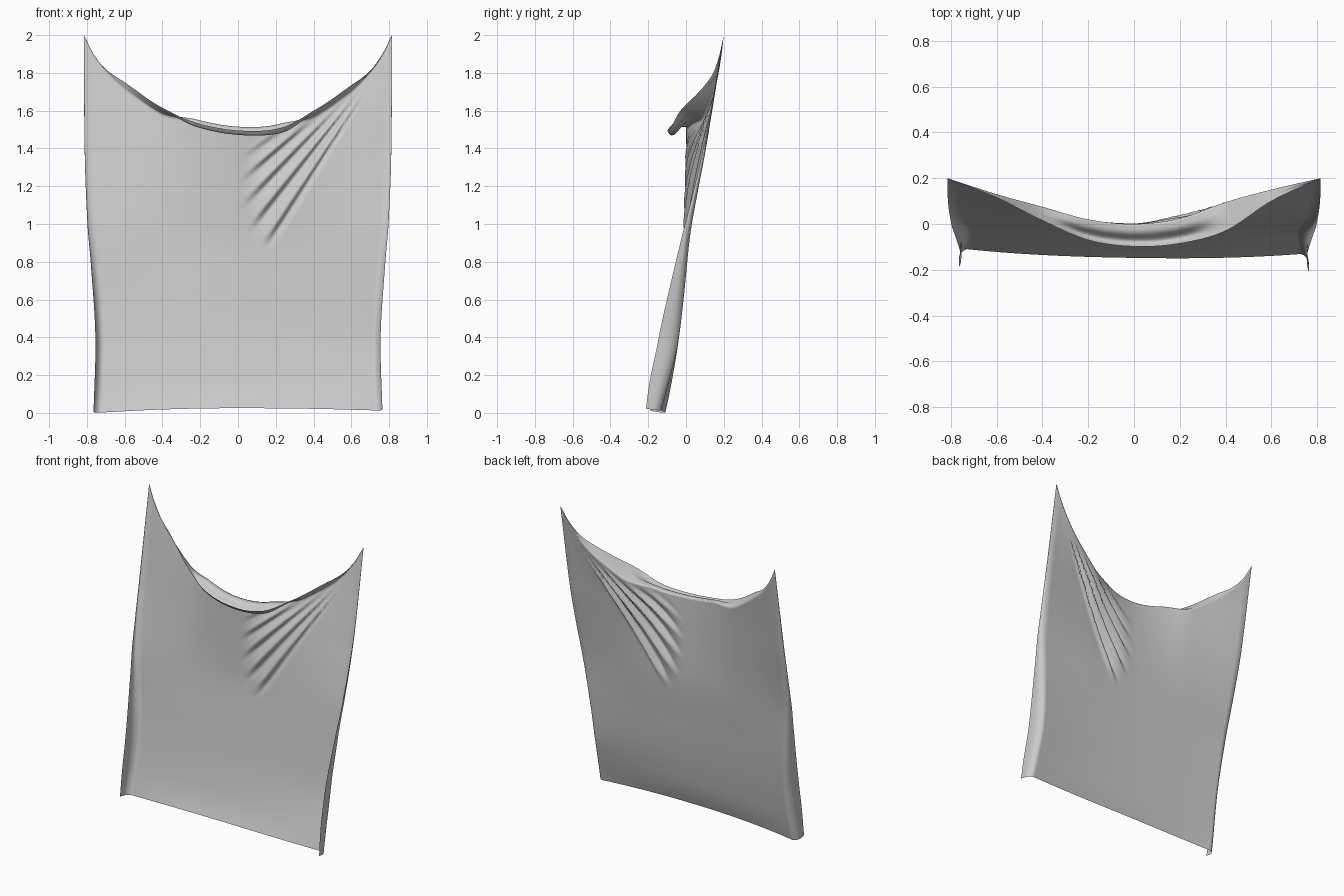
import bpy, bmesh, math

cube = bpy.data.objects.get("Cube")
if cube:
    bpy.data.objects.remove(cube, do_unlink=True)


def spline(points, q):
    """Smooth curve through (position, value) points."""
    q = min(max(q, points[0][0]), points[-1][0])
    last = len(points) - 1

    def slope(k):
        a, b = points[max(k - 1, 0)], points[min(k + 1, last)]
        return (b[1] - a[1]) / (b[0] - a[0])

    k = 0
    while k < last - 1 and q > points[k + 1][0]:
        k += 1
    (x0, y0), (x1, y1) = points[k], points[k + 1]
    h = x1 - x0
    s = (q - x0) / h
    return (y0 * (1 + 2 * s) * (1 - s) ** 2 + h * slope(k) * s * (1 - s) ** 2
            + y1 * s * s * (3 - 2 * s) + h * slope(k + 1) * s * s * (s - 1))


def ramp(a, b, q):
    s = min(max((q - a) / (b - a), 0), 1)
    return s * s * (3 - 2 * s)


# Sagging top line between the two pinned corners (x, z)
TOP = [(-.815, 2), (-.765, 1.9), (-.7, 1.82), (-.6, 1.75), (-.4, 1.615), (-.2, 1.548),
       (0, 1.515), (.2, 1.525), (.4, 1.6), (.6, 1.735), (.7, 1.815), (.765, 1.9), (.815, 2)]
# Back and front lines of the drooping top flap (x, y)
BACK = [(-.815, .2), (-.6, .13), (-.4, .075), (-.2, .02), (0, 0),
        (.2, .025), (.4, .095), (.6, .15), (.815, .2)]
LIP = [(-.815, .2), (-.6, .115), (-.4, .015), (-.2, -.07), (0, -.098),
       (.2, -.085), (.4, -.03), (.6, .1), (.815, .2)]
# Hang of the sheet at its middle and near its sides (z, y)
MIDDLE = [(0, -.157), (.1, -.122), (.2, -.097), (.4, -.062), (.6, -.037), (1, 0), (2, 0)]
SIDE = [(0, -.122), (.2, -.075), (.36, -.043), (.6, -.013), (.94, .022),
        (1.16, .06), (1.4, .105), (2, .2)]
# Half width and forward curl of the side hems (z, size)
WIDTH = [(0, .765), (.4, .755), (.8, .78), (1, .797), (1.4, .812), (2, .815)]
CURL = [(0, .08), (.2, .105), (.4, .107), (.6, .088), (1, .036), (1.4, .014), (2, 0)]
# Flap section, as a share of its depth (s, z)
FLAP = [(0, 0), (.4, -.04), (.7, -.4), (.85, -.42), (1, -.2)]
HEM, LIFT = .035, .035


def pleats(x, z):
    """Creases fanning down from the left pinned corner."""
    dx, dz = .8 - x, 1.9 - z
    radius = math.hypot(dx, dz)
    fan = math.radians(57) - math.atan2(dz, dx)
    fade = ramp(.15, .5, radius) * ramp(0, .2, x) * ramp(1.25, 1.05, radius)
    fade *= ramp(-.05, 0, fan) * ramp(.46, .3, fan)
    angle = math.tau * fan / .096
    return -.02 * fade * math.sin(angle + .7 * math.sin(angle))


def lift(x):
    """Share by which the lip stands up instead of drooping."""
    return ramp(.22, .42, abs(x)) * ramp(.76, .58, abs(x))


def body_depth(u, z):
    m, e = spline(MIDDLE, z), spline(SIDE, z)
    return m + (e - m) * abs(u) ** (2.2 - .7 * ramp(0, 1.2, z))


def sheet_point(u, hem, t):
    """u runs across, hem runs round the side curl, t runs up the sheet."""
    side = 1 if u > 0 else -1
    bend = HEM * math.sin(min(1, hem * 1.5) * math.pi / 2)
    nominal = u * (.815 - HEM) + side * bend
    top = spline(TOP, nominal) - LIFT * lift(nominal)
    bottom = .025 - (.018 - .006 * side) * u * u
    bottom += .01 * hem - .012 * hem * (1 - hem)
    z = bottom + (top - bottom) * t
    x = u * (spline(WIDTH, z) - HEM) + side * bend
    y = body_depth(u, z) + (spline(BACK, nominal) - body_depth(u, top)) * t ** 5
    y -= spline(CURL, z) * hem ** 1.4 + .012 * u * ramp(.4, 0, z)
    y += pleats(x, z) * ramp(1, .93, t)
    return x, y, z


def flap_point(u, hem, s):
    x, y, z = sheet_point(u, hem, 1)
    depth = max(spline(BACK, x) - spline(LIP, x), 0)
    up = lift(x)
    z += depth * spline(FLAP, s) * (1 - up) + LIFT * up * s
    return x, y - depth * s, z


# Columns: curled hem, flat body, curled hem
COLS, ROWS, HEMS, FLAPS = 120, 110, 7, 10
columns = [(-1, 1 - i / HEMS) for i in range(HEMS)]
columns += [(2 * i / COLS - 1, 0) for i in range(COLS + 1)]
columns += [(1, (i + 1) / HEMS) for i in range(HEMS)]

bm = bmesh.new()
grid = []
for u, hem in columns:
    points = [sheet_point(u, hem, j / ROWS) for j in range(ROWS + 1)]
    points += [flap_point(u, hem, (j + 1) / FLAPS) for j in range(FLAPS)]
    grid.append([bm.verts.new(p) for p in points])
for a, b in zip(grid, grid[1:]):
    for j in range(len(a) - 1):
        bm.faces.new((a[j], b[j], b[j + 1], a[j + 1]))
bmesh.ops.remove_doubles(bm, verts=bm.verts, dist=.0004)

mesh = bpy.data.meshes.new("hanging_cloth")
bm.to_mesh(mesh)
bm.free()
mesh.shade_smooth()
cloth = bpy.data.objects.new("hanging_cloth", mesh)
bpy.context.collection.objects.link(cloth)

# Plain grey fabric
fabric = bpy.data.materials.new("grey_fabric")
fabric.use_nodes = True
colour = (.6, .6, .6, 1)
fabric.diffuse_color = colour
fabric.node_tree.nodes["Principled BSDF"].inputs["Base Color"].default_value = colour
mesh.materials.append(fabric)
